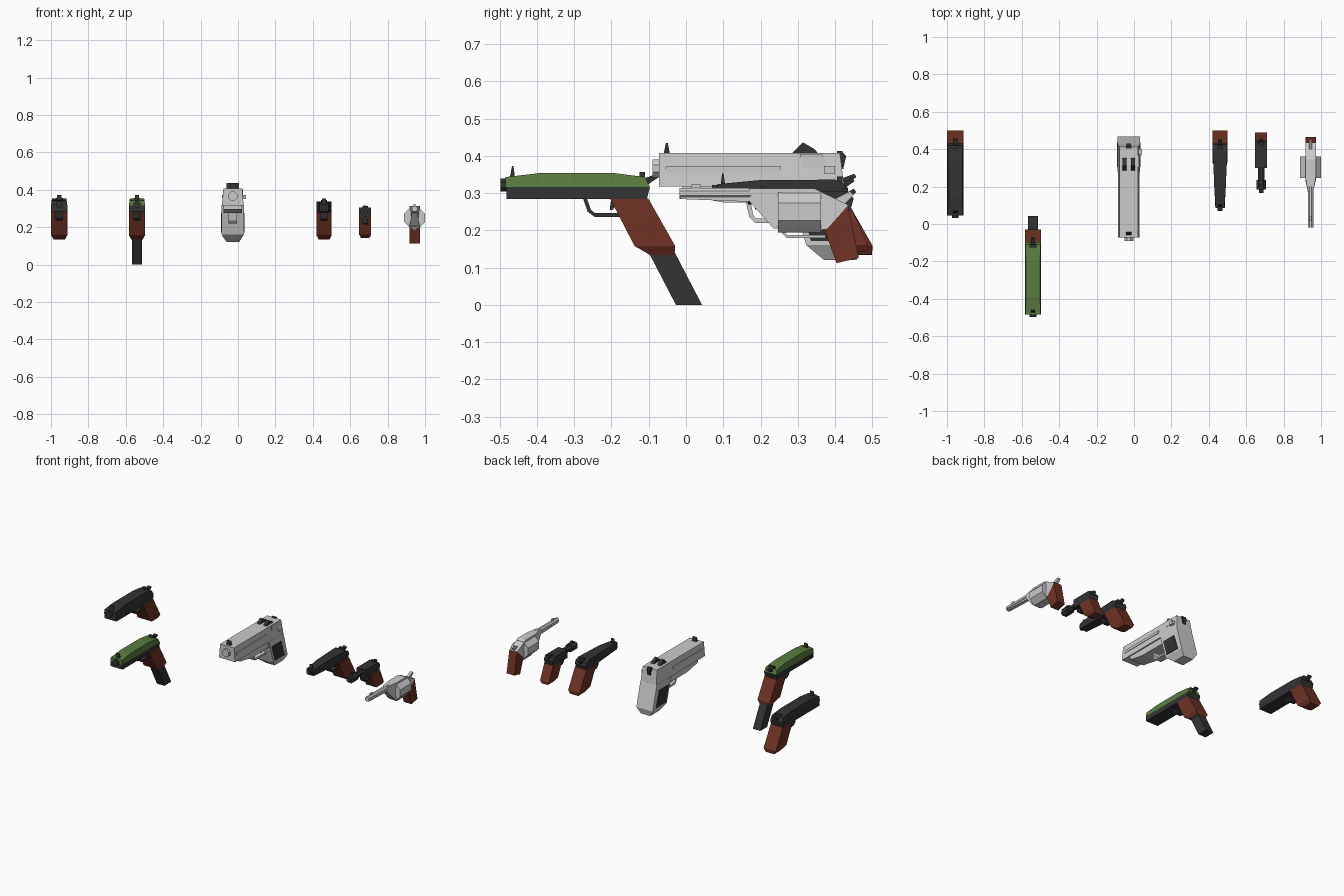
import bpy, bmesh, math
from mathutils import Vector

if "Cube" in bpy.data.objects:
    bpy.data.objects.remove(bpy.data.objects["Cube"])


def mat(name, col):
    m = bpy.data.materials.new(name)
    m.diffuse_color = (*col, 1)
    m.use_nodes = True
    m.node_tree.nodes["Principled BSDF"].inputs["Base Color"].default_value = m.diffuse_color
    return m


BLACK = mat("black", (0.033, 0.033, 0.035))
BROWN = mat("brown", (0.16, 0.032, 0.018))
GREEN = mat("green", (0.10, 0.20, 0.05))


def finish(bm, name, m):
    bmesh.ops.recalc_face_normals(bm, faces=bm.faces)
    me = bpy.data.meshes.new(name)
    bm.to_mesh(me)
    bm.free()
    ob = bpy.data.objects.new(name, me)
    bpy.context.collection.objects.link(ob)
    if m:
        me.materials.append(m)
    return ob


# Side profile (y, z[, half width]) extruded across x
def prism(name, x, pts, hw, m=None, dy=0):
    bm = bmesh.new()
    rings = []
    for s in (-1, 1):
        rings.append([bm.verts.new((x + s * (p[2] if len(p) > 2 else hw), p[0] + dy, p[1])) for p in pts])
    n = len(pts)
    bm.faces.new(rings[0])
    bm.faces.new(rings[1])
    for i in range(n):
        j = (i + 1) % n
        bm.faces.new((rings[0][i], rings[0][j], rings[1][j], rings[1][i]))
    return finish(bm, name, m)


def block(name, x, y0, y1, z0, z1, hw, m=None, dy=0):
    return prism(name, x, [(y0, z0), (y1, z0), (y1, z1), (y0, z1)], hw, m, dy)


# Faceted cylinder along y
def tube(name, x, y0, y1, z, r, n, m=None, dy=0):
    bm = bmesh.new()
    rings = [[bm.verts.new((x + r * math.cos(2 * math.pi * (i + .5) / n), y + dy,
                            z + r * math.sin(2 * math.pi * (i + .5) / n))) for i in range(n)] for y in (y0, y1)]
    bm.faces.new(rings[0])
    bm.faces.new(rings[1])
    for i in range(n):
        j = (i + 1) % n
        bm.faces.new((rings[0][i], rings[0][j], rings[1][j], rings[1][i]))
    return finish(bm, name, m)


# Bent strip guard plus trigger
def guard(name, x, path, t, hw, m=None, dy=0):
    pts = [Vector(p) for p in path]
    inner = []
    for i, p in enumerate(pts):
        d = (pts[min(i + 1, len(pts) - 1)] - pts[max(i - 1, 0)]).normalized()
        inner.append(p + Vector((-d.y, d.x)) * t)
    prism(name + "_guard", x, [tuple(p) for p in pts + inner[::-1]], hw, m, dy)
    y, z = path[-1]
    top = path[0][1]
    prism(name + "_trigger", x, [(y - .035, top), (y - .02, top), (y - .03, z + .02), (y - .04, z + .018)],
          hw * .5, m, dy)


# Slanted grip with narrowed base
def grip(name, x, top, mid, low, hw, hw2, m, dy=0):
    (a, b, zt), (c, d, zm), (e, f, zl) = top, mid, low
    prism(name, x, [(a, zt), (b, zt), (d, zm), (c, zm)], hw, m, dy)
    prism(name + "_base", x, [(c, zm, hw), (d, zm, hw), (f, zl, hw2), (e, zl, hw2)], hw, m, dy)


# Two matching service pistols
def service_pistol(name, x, dy, top_mat):
    prism(name + "_slide", x, [(-.484, .315), (-.484, .343, .04), (-.39, .354, .038), (-.195, .354, .038),
                               (-.11, .343, .04), (-.097, .315)], .044, top_mat, dy)
    prism(name + "_frame", x, [(-.482, .284), (-.105, .284), (-.097, .316), (-.482, .316)], .044, BLACK, dy)
    tube(name + "_muzzle", x, -.498, -.48, .322, .019, 8, BLACK, dy)
    prism(name + "_front_sight", x, [(-.473, .34), (-.459, .34), (-.463, .373), (-.467, .373)], .012, BLACK, dy)
    block(name + "_rear_sight", x, -.125, -.11, .335, .357, .02, BLACK, dy)
    prism(name + "_hammer", x, [(-.11, .33), (-.102, .323), (-.073, .343), (-.078, .352), (-.11, .34)], .012, BLACK, dy)
    guard(name, x, [(-.278, .29), (-.264, .25), (-.245, .236), (-.165, .236)], .01, .02, BLACK, dy)
    grip(name + "_grip", x, (-.204, -.101, .285), (-.138, -.029, .158), (-.097, -.031, .134), .044, .03, BROWN, dy)


service_pistol("black_pistol", -.956, .53, BLACK)
service_pistol("green_pistol", -.54, 0, GREEN)
prism("green_pistol_magazine", -.54, [(-.105, .15), (-.035, .15), (.043, 0), (-.027, 0)], .027, BLACK)

# Large silver pistol
X = -.028
prism("large_slide", X, [(-.073, .317, .058), (.425, .317, .058), (.413, .408, .05), (-.073, .408, .05)], .055)
tube("large_muzzle", X, -.09, -.07, .366, .026, 8)
for s in (-1, 1):
    block("large_side_rib", X + s * .052, -.055, .255, .355, .371, .006)
prism("large_ejection_port", X + .05, [(.305, .405), (.365, .405), (.383, .366), (.315, .366)], .005)
block("large_safety", X + .056, .37, .40, .352, .372, .014)
prism("large_front_sight", X, [(-.06, .405), (-.043, .405), (-.049, .435), (-.054, .435)], .014, BLACK)
for s in (-1, 1):
    prism("large_rear_sight", X + s * .023, [(.284, .407), (.354, .407), (.345, .418), (.314, .436)], .011, BLACK)
block("large_rear_notch", X, .405, .42, .395, .413, .015, BLACK)
prism("large_hammer", X, [(.40, .40), (.42, .41), (.43, .40), (.422, .365), (.41, .365)], .012, BLACK)
prism("large_frame", X, [(-.01, .318), (-.01, .295), (.10, .275), (.28, .275), (.43, .27), (.425, .318)], .05)
guard("large", X, [(.16, .28), (.17, .235), (.185, .22), (.30, .22)], .012, .022)
grip("large_grip", X, (.275, .425, .318), (.323, .468, .16), (.37, .458, .121), .059, .034, None)
prism("large_grip_panel", X, [(.305, .275), (.40, .275), (.435, .172), (.335, .172)], .063, BLACK)

# Tapered compact pistol
X = .46
prism("compact_slide", X, [(.085, .305, .025), (.085, .324, .023), (.20, .335, .031), (.40, .336, .039),
                           (.425, .325, .041), (.43, .305, .041)], .04, BLACK)
prism("compact_frame", X, [(.085, .305, .025), (.09, .285, .025), (.42, .275, .041), (.43, .306, .041)], .04, BLACK)
tube("compact_muzzle", X, .07, .09, .308, .015, 8, BLACK)
prism("compact_front_sight", X, [(.092, .315), (.106, .315), (.101, .352), (.097, .352)], .01, BLACK)
block("compact_rear_sight", X, .405, .42, .325, .345, .016, BLACK)
prism("compact_hammer", X, [(.42, .325), (.425, .312), (.452, .332), (.447, .342)], .01, BLACK)
guard("compact", X, [(.265, .285), (.275, .245), (.29, .232), (.37, .232)], .009, .018, BLACK)
grip("compact_grip", X, (.325, .43, .282), (.39, .5, .158), (.43, .498, .135), .041, .029, BROWN)

# Pocket pistol with stepped barrel
X = .68
prism("pocket_body", X, [(.30, .25), (.44, .25), (.45, .285), (.435, .305), (.30, .305)], .032, BLACK)
tube("pocket_barrel", X, .23, .305, .282, .019, 8, BLACK)
tube("pocket_muzzle_collar", X, .185, .235, .282, .028, 8, BLACK)
tube("pocket_muzzle", X, .167, .19, .282, .014, 8, BLACK)
block("pocket_front_sight", X, .20, .212, .30, .317, .008, BLACK)
block("pocket_rear_sight", X, .42, .435, .295, .314, .014, BLACK)
prism("pocket_hammer", X, [(.43, .30), (.44, .285), (.457, .303), (.45, .312)], .009, BLACK)
guard("pocket", X, [(.305, .255), (.312, .225), (.325, .213), (.385, .213)], .008, .015, BLACK)
grip("pocket_grip", X, (.35, .446, .255), (.395, .489, .16), (.425, .487, .142), .032, .022, BROWN)

# Silver revolver
X = .944
tube("revolver_barrel", X, -.018, .20, .299, .016, 8)
prism("revolver_underlug", X, [(-.015, .284), (.19, .276), (.19, .30), (-.015, .30)], .011)
block("revolver_front_sight", X, .015, .04, .312, .323, .005)
prism("revolver_frame", X, [(.17, .312, .014), (.17, .278, .014), (.235, .205, .028), (.36, .20, .028),
                            (.38, .205, .028), (.436, .268, .028), (.345, .312, .028), (.25, .312, .028)], .028)
tube("revolver_cylinder", X, .247, .362, .25, .06, 8)
prism("revolver_hammer", X, [(.40, .285), (.425, .27), (.45, .295), (.44, .305)], .009)
guard("revolver", X, [(.25, .21), (.258, .192), (.27, .18), (.375, .18)], .008, .014)
prism("revolver_grip", X, [(.37, .207), (.434, .27), (.464, .126), (.404, .112)], .028, BROWN)
